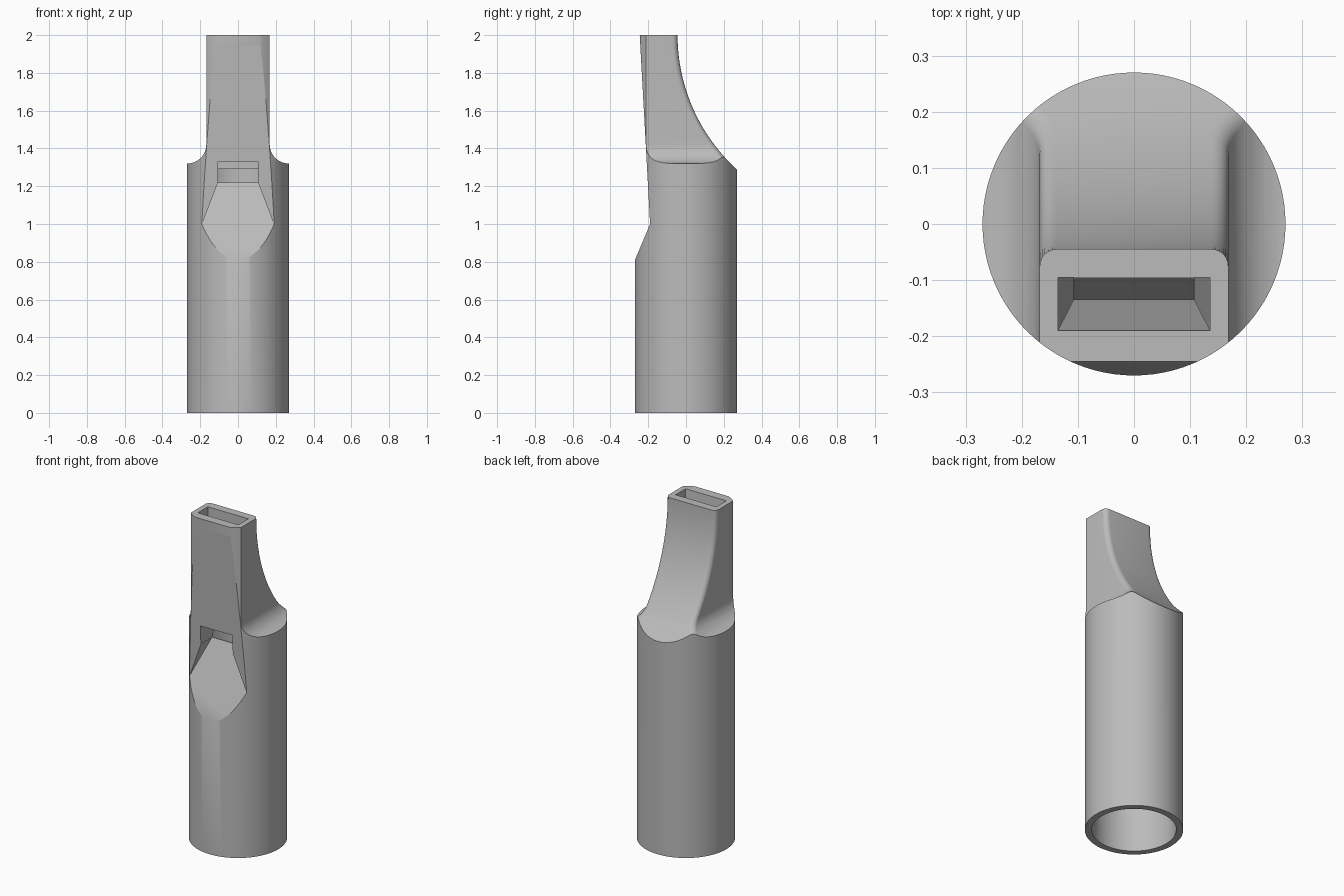
import bpy, math

if "Cube" in bpy.data.objects:
    bpy.data.objects.remove(bpy.data.objects["Cube"], do_unlink=True)

grey = bpy.data.materials.new("plain grey")
grey.use_nodes = True
COLOUR = (0.5, 0.5, 0.5, 1)
grey.diffuse_color = COLOUR
grey.node_tree.nodes["Principled BSDF"].inputs["Base Color"].default_value = COLOUR


def loft(name, rings):
    """Closed solid through rings that all have the same point count."""
    n = len(rings[0])
    verts = [p for ring in rings for p in ring]
    faces = [tuple(reversed(range(n))), tuple(range(len(verts) - n, len(verts)))]
    for r in range(len(rings) - 1):
        for i in range(n):
            j = (i + 1) % n
            faces.append((r * n + i, r * n + j, (r + 1) * n + j, (r + 1) * n + i))
    mesh = bpy.data.meshes.new(name)
    mesh.from_pydata(verts, [], faces)
    mesh.materials.append(grey)
    obj = bpy.data.objects.new(name, mesh)
    bpy.context.collection.objects.link(obj)
    return obj


def tube(name, radius, bottom, top, sides=96):
    turns = [math.tau * i / sides for i in range(sides)]
    return loft(name, [[(radius * math.cos(a), radius * math.sin(a), z) for a in turns]
                       for z in (bottom, top)])


def rect(w, front, back, z):
    return [(-w, front, z), (w, front, z), (w, back, z), (-w, back, z)]


def combine(obj, cutter, operation):
    """Apply a boolean and remove the cutter."""
    mod = obj.modifiers.new("cut", "BOOLEAN")
    mod.operation, mod.solver, mod.object = operation, "EXACT", cutter
    bpy.context.view_layer.objects.active = obj
    bpy.ops.object.modifier_apply(modifier=mod.name)
    bpy.data.objects.remove(cutter, do_unlink=True)


def ramp(z):
    return -0.27 + (z - 0.81) * 0.421


# Outer envelope: flat front, concave back, concave shoulders
def front(z):
    return ramp(max(z, 0.7)) if z <= 1 else -0.19 - 0.055 * (z - 1)


def back(z):
    if z < 1.28:
        return 0.3
    return 0.917 - math.sqrt(0.925 - max(2 - z, 0) ** 2)


def half_width(z):
    if z < 1.32:
        return 0.3
    return 0.27 - 0.102 * math.sqrt(max(0, 1 - (max(1.42 - z, 0) / 0.1) ** 2))


def section(z, radius=0.03, steps=6):
    w, b = half_width(z), back(z)
    corner = [math.pi / 2 * i / steps for i in range(steps + 1)]
    right = [(w - radius + radius * math.cos(a), b - radius + radius * math.sin(a), z)
             for a in corner]
    left = [(-x, y, z) for x, y, z in reversed(right)]
    return [(-w, front(z), z), (w, front(z), z)] + right + left


shoulder = [1.42 - 0.1 * math.cos(math.pi / 2 * i / 12) for i in range(13)]
neck = [1.42 + 0.58 * i / 20 for i in range(1, 21)]
levels = [-0.1, 0.7, 1.0, 1.279, 1.28, 1.3, 1.319] + shoulder + neck + [2.1]

body = tube("whistle_body", 0.27, 0, 2)
combine(body, loft("envelope", [section(z) for z in levels]), "INTERSECT")

# Bore that narrows towards the lip
bore = tube("bore", 0.232, -0.1, 1.29)
limits = [(-0.2, -0.3), (0.6118, -0.3), (1.4, -0.0293)]
combine(bore, loft("bore_limit", [rect(0.4, y, 0.4, z) for z, y in limits]), "INTERSECT")
combine(body, bore, "DIFFERENCE")

# Sloped mouth below the window
mouth = loft("mouth", [rect(w, -0.4, ramp(z), z) for w, z in ((0.198, 0.98), (0.105, 1.222))])
combine(body, mouth, "DIFFERENCE")

# Window above the lip
combine(body, loft("window", [rect(0.107, -0.4, 0.0, z) for z in (1.22, 1.33)]), "DIFFERENCE")

# Tapered air channel
channel = loft("air_channel", [rect(0.107, -0.134, -0.095, 1.32),
                               rect(0.136, -0.191, -0.095, 2.01)])
combine(body, channel, "DIFFERENCE")

bpy.ops.object.select_all(action="DESELECT")
body.select_set(True)
bpy.context.view_layer.objects.active = body
bpy.ops.object.shade_smooth_by_angle(angle=math.radians(25))
